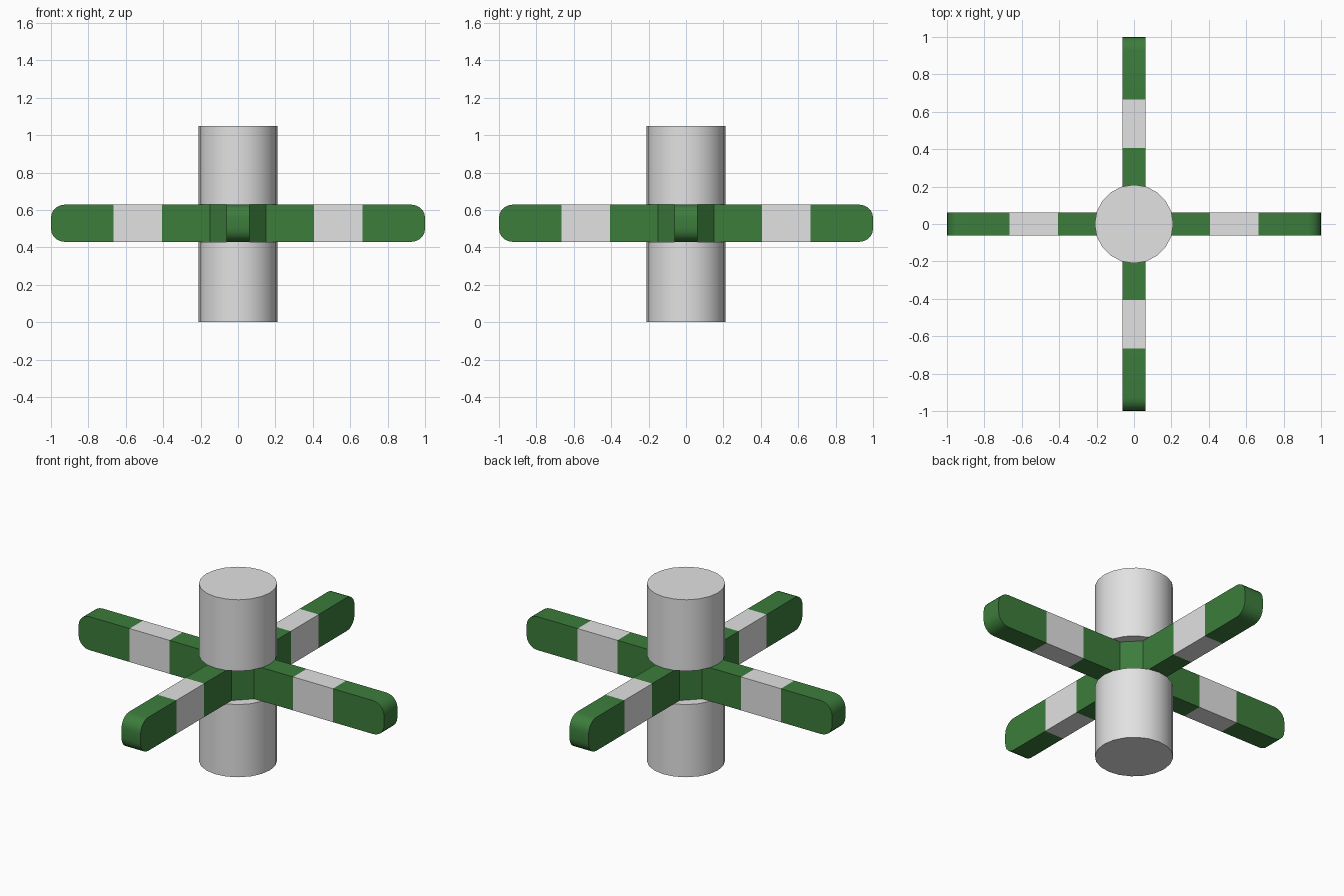
import bpy, bmesh, math
from mathutils import Matrix, Vector

if "Cube" in bpy.data.objects:
    bpy.data.objects.remove(bpy.data.objects["Cube"])

Z0, Z1, TOP = 0.43, 0.628, 1.05      # arm bottom, arm top, post top
HW, INNER, RAD = 0.0625, 0.15, 0.21  # arm half width, arm root, post radius
CORNER = 0.07


def material(name, rgb):
    m = bpy.data.materials.new(name)
    m.diffuse_color = (*rgb, 1)
    m.use_nodes = True
    m.node_tree.nodes["Principled BSDF"].inputs["Base Color"].default_value = m.diffuse_color
    return m


GREEN = material("green", (0.045, 0.205, 0.045))
GREY = material("light grey", (0.76, 0.76, 0.76))


def finish(bm, name, mats):
    bmesh.ops.recalc_face_normals(bm, faces=bm.faces)
    me = bpy.data.meshes.new(name)
    bm.to_mesh(me)
    bm.free()
    ob = bpy.data.objects.new(name, me)
    bpy.context.collection.objects.link(ob)
    for m in mats:
        me.materials.append(m)
    bpy.ops.object.select_all(action='DESELECT')
    ob.select_set(True)
    bpy.context.view_layer.objects.active = ob
    bpy.ops.object.shade_smooth_by_angle(angle=math.radians(35))
    return ob


# Upper and lower halves of the post
def post(name, z0, z1):
    bm = bmesh.new()
    bmesh.ops.create_cone(bm, cap_ends=True, segments=20, radius1=RAD, radius2=RAD,
                          depth=z1 - z0, matrix=Matrix.Translation((0, 0, (z0 + z1) / 2)))
    finish(bm, name, [GREY])


post("lower_post", 0, Z0)
post("upper_post", Z1, TOP)


# Striped arm: side profile with rounded tip, extruded across its width
def arm(name, turn):
    pts = [(INNER, Z1), (INNER, Z0)]
    for zc, start in ((Z0 + CORNER, -90), (Z1 - CORNER, 0)):
        for i in range(6):
            a = math.radians(start + 18 * i)
            pts.append((1 - CORNER + CORNER * math.cos(a), zc + CORNER * math.sin(a)))
    bm = bmesh.new()
    face = bm.faces.new([bm.verts.new((x, -HW, z)) for x, z in pts])
    ext = bmesh.ops.extrude_face_region(bm, geom=[face])
    bmesh.ops.translate(bm, vec=(0, 2 * HW, 0),
                        verts=[v for v in ext["geom"] if isinstance(v, bmesh.types.BMVert)])
    # cut the stripe edges and colour the middle band
    for x in (0.405, 0.665):
        bmesh.ops.bisect_plane(bm, geom=bm.verts[:] + bm.edges[:] + bm.faces[:],
                               plane_co=Vector((x, 0, 0)), plane_no=Vector((1, 0, 0)))
    for f in bm.faces:
        f.material_index = int(0.405 < f.calc_center_bounds().x < 0.665)
    bm.transform(Matrix.Rotation(turn, 4, 'Z'))
    finish(bm, name, [GREEN, GREY])


for i, side in enumerate(("right", "back", "left", "front")):
    arm(side + "_arm", i * math.pi / 2)

# Green hub between the posts, with chamfered corners between the arms
bm = bmesh.new()
ring = []
for i in range(4):
    r = Matrix.Rotation(i * math.pi / 2, 4, 'Z')
    ring += [bm.verts.new(r @ Vector((INNER, y, Z0))) for y in (-HW, HW)]
ext = bmesh.ops.extrude_face_region(bm, geom=[bm.faces.new(ring)])
bmesh.ops.translate(bm, vec=(0, 0, Z1 - Z0),
                    verts=[v for v in ext["geom"] if isinstance(v, bmesh.types.BMVert)])
finish(bm, "hub", [GREEN])
